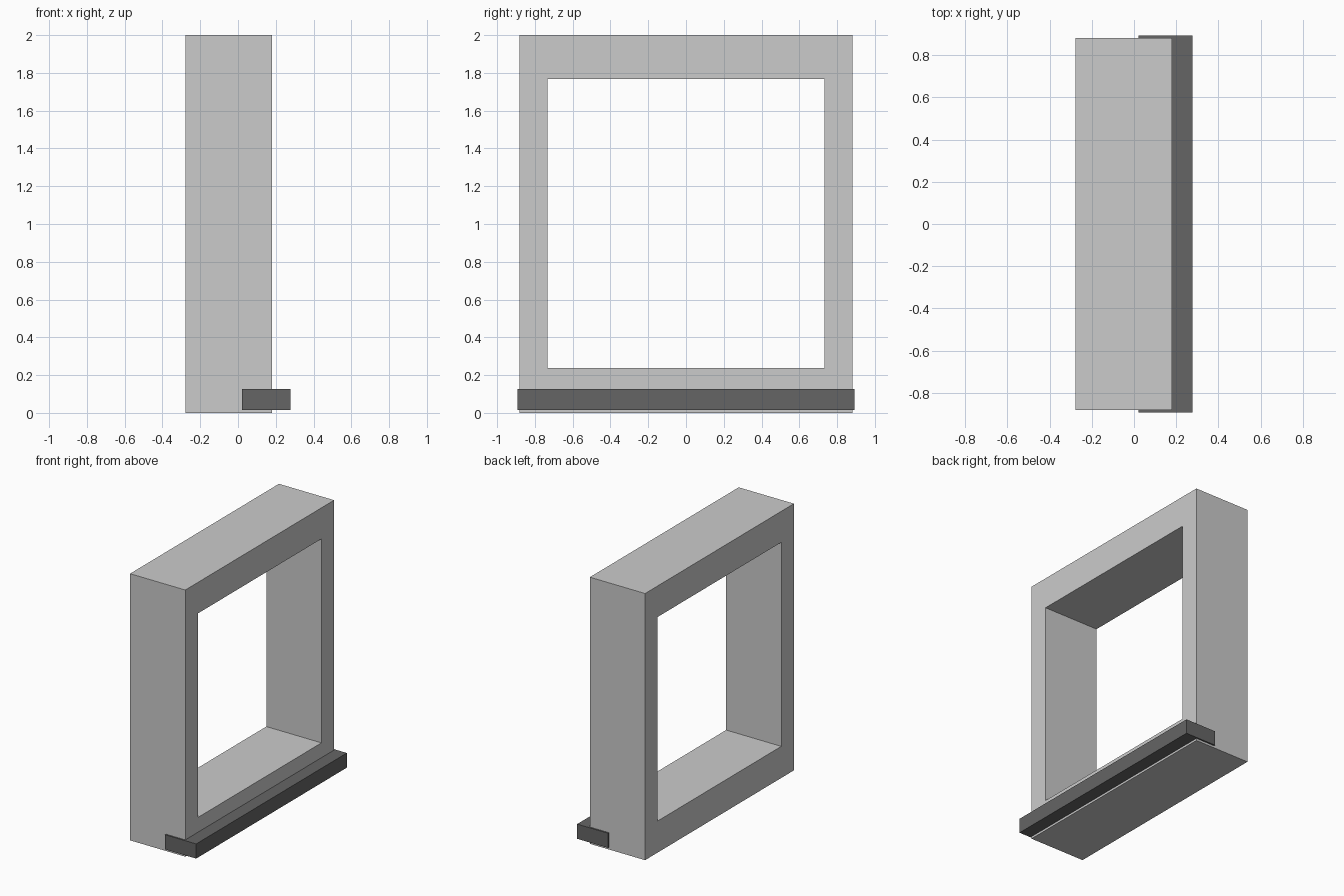
import bpy, bmesh

if "Cube" in bpy.data.objects:
    bpy.data.objects.remove(bpy.data.objects["Cube"])


def finish(name, bm):
    bmesh.ops.recalc_face_normals(bm, faces=bm.faces)
    mesh = bpy.data.meshes.new(name)
    bm.to_mesh(mesh)
    bm.free()
    obj = bpy.data.objects.new(name, mesh)
    bpy.context.collection.objects.link(obj)
    return obj


def rectangle(bm, x, half_y, z0, z1):
    return [bm.verts.new((x, y, z)) for y, z in
            ((-half_y, z0), (half_y, z0), (half_y, z1), (-half_y, z1))]


# Window frame: one continuous ring, joined from four rectangular loops
bm = bmesh.new()
X0, X1 = -0.278, 0.18
OUTER, INNER = (0.882, 0.0, 2.0), (0.732, 0.237, 1.767)
loops = [rectangle(bm, X0, *OUTER), rectangle(bm, X1, *OUTER),
         rectangle(bm, X1, *INNER), rectangle(bm, X0, *INNER)]
for a, b in zip(loops, loops[1:] + loops[:1]):
    for i in range(4):
        j = (i + 1) % 4
        bm.faces.new((a[i], a[j], b[j], b[i]))
finish("window_frame", bm)

# Dark sill: a slab let into the frame and projecting past it
bm = bmesh.new()
SILL = (0.893, 0.016, 0.126)
back, front = rectangle(bm, 0.021, *SILL), rectangle(bm, 0.278, *SILL)
bm.faces.new(back)
bm.faces.new(front)
for i in range(4):
    j = (i + 1) % 4
    bm.faces.new((back[i], back[j], front[j], front[i]))
sill = finish("window_sill", bm)
dark = bpy.data.materials.new("dark_grey")
dark.diffuse_color = (0.13, 0.13, 0.13, 1)
dark.use_nodes = True
dark.node_tree.nodes["Principled BSDF"].inputs["Base Color"].default_value = dark.diffuse_color
sill.data.materials.append(dark)
